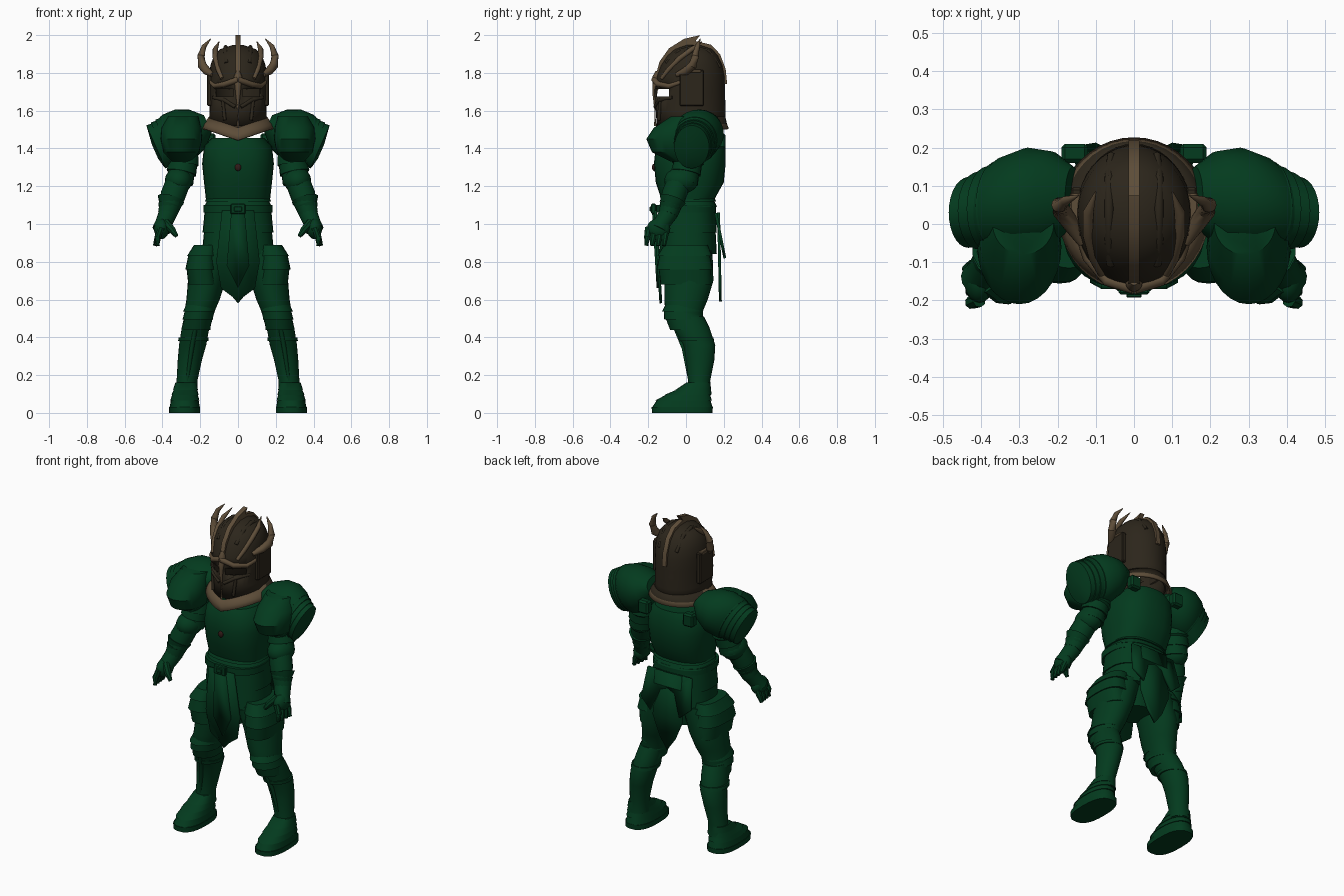
import bpy, bmesh, math
from mathutils import Vector, Matrix

if "Cube" in bpy.data.objects:
    bpy.data.objects.remove(bpy.data.objects["Cube"])


def material(name, colour):
    mat = bpy.data.materials.new(name)
    mat.use_nodes = True
    mat.diffuse_color = (*colour, 1)
    mat.node_tree.nodes["Principled BSDF"].inputs["Base Color"].default_value = (*colour, 1)
    return mat


GREEN = material("dark green plate", (.001, .043, .013))
OLIVE = material("dark olive steel", (.025, .019, .011))
BRONZE = material("dull bronze", (.11, .074, .04))
GEM = material("dark red stud", (.03, .01, .008))


def finish(name, bm, mat, mirror=False, thick=0, sharp=35):
    """Turn a bmesh into a shaded object, optionally mirrored and thickened."""
    bmesh.ops.recalc_face_normals(bm, faces=bm.faces)
    mesh = bpy.data.meshes.new(name)
    bm.to_mesh(mesh)
    bm.free()
    mesh.materials.append(mat)
    obj = bpy.data.objects.new(name, mesh)
    bpy.context.collection.objects.link(obj)
    for other in bpy.context.selected_objects:
        other.select_set(False)
    obj.select_set(True)
    bpy.context.view_layer.objects.active = obj
    bpy.ops.object.shade_smooth_by_angle(angle=math.radians(sharp))
    if thick:
        obj.modifiers.new("thickness", "SOLIDIFY").thickness = thick
    if mirror:
        obj.modifiers.new("mirror", "MIRROR")
    return obj


def skin(rings, cap=True):
    """Bridge equal-length rings of points with quads."""
    bm = bmesh.new()
    loops = [[bm.verts.new(p) for p in ring] for ring in rings]
    for low, high in zip(loops, loops[1:]):
        for i in range(len(low)):
            j = (i + 1) % len(low)
            bm.faces.new((low[i], low[j], high[j], high[i]))
    if cap:
        bm.faces.new(loops[0])
        bm.faces.new(loops[-1])
    return bm


def ridged(rows, count, depth=.06):
    """Resample rows into overlapping plates with a flared lower edge."""
    out = []
    for k in range(count):
        for t, scale in ((k, 1 - depth), (k + 1, 1 + depth)):
            f = t / count * (len(rows) - 1)
            i = min(int(f), len(rows) - 2)
            row = [a + (b - a) * (f - i) for a, b in zip(rows[i], rows[i + 1])]
            out.append(row[:3] + [r * scale for r in row[3:]])
    return out


def loft_mesh(rows, power=2, sides=28, cap=True):
    """Rows are centre x, centre y, height, half width, half depth."""
    def curve(v):
        return math.copysign(abs(v) ** (2 / power), v)
    turns = [math.tau * i / sides for i in range(sides)]
    return skin([[Vector((x + rx * curve(math.cos(a)), y + ry * curve(math.sin(a)), z))
                  for a in turns] for x, y, z, rx, ry in rows], cap)


def loft(name, rows, mat=GREEN, mirror=False, power=2, place=None):
    bm = loft_mesh(rows, power)
    if place:
        bm.transform(place)
    return finish(name, bm, mat, mirror)


def tube(name, rows, mat=GREEN, mirror=True, sides=14):
    """Rows are x, y, z and radius along a bent path."""
    points = [Vector(r[:3]) for r in rows]
    rings = []
    for i, (p, row) in enumerate(zip(points, rows)):
        way = points[min(i + 1, len(points) - 1)] - points[max(i - 1, 0)]
        turn = way.to_track_quat("Z", "Y")
        rings.append([p + turn @ Vector((math.cos(a), math.sin(a), 0)) * row[3]
                      for a in (math.tau * k / sides for k in range(sides))])
    return finish(name, skin(rings), mat, mirror)


def plate(name, half, front, slope, thick=.015):
    """Symmetric hanging plate from a half outline of x, z points."""
    outline = half + [(-x, z) for x, z in reversed(half) if x]
    top = half[0][1]
    bm = bmesh.new()
    bm.faces.new([bm.verts.new((x, front + (top - z) * slope, z)) for x, z in outline])
    return finish(name, bm, GREEN, thick=thick)


def ball(name, centre, size, mat=GREEN, mirror=False):
    bm = bmesh.new()
    bmesh.ops.create_uvsphere(bm, u_segments=20, v_segments=12, radius=1,
                              matrix=Matrix.LocRotScale(centre, None, size))
    return finish(name, bm, mat, mirror)


def box(name, centre, size, mat=GREEN, mirror=False):
    bm = bmesh.new()
    bmesh.ops.create_cube(bm, size=1, matrix=Matrix.LocRotScale(centre, None, size))
    bmesh.ops.bevel(bm, geom=bm.edges[:], offset=min(size) * .2, segments=1, affect="EDGES")
    return finish(name, bm, mat, mirror)


# Torso: breastplate, waist flare, belt and stud
loft("breastplate", [(0, .01, 1.13, .17, .14), (0, .02, 1.22, .18, .18), (0, .02, 1.32, .19, .19),
                     (0, .025, 1.41, .18, .185), (0, .03, 1.455, .14, .16)], power=2.5)
loft("waist_plates", ridged([(0, .01, 1.15, .165, .14), (0, .01, 1.09, .175, .15)], 2, .03), power=2.5)
loft("belt", [(0, 0, 1.06, .182, .16), (0, 0, 1.1, .182, .16)], power=2.5)
box("belt_buckle", (0, -.172, 1.08), (.08, .025, .055))
box("buckle_bar", (0, -.186, 1.08), (.04, .012, .025))
ball("chest_stud", (0, -.17, 1.3), (.017, .01, .019), GEM)
box("back_strap", (.155, .185, 1.44), (.07, .05, .08), mirror=True)

# Skirt and hanging cloth plates
loft("skirt", ridged([(0, .01, 1.07, .18, .15), (0, .01, .84, .188, .15)], 2, .02), power=2.5)
loft("pelvis", [(0, .01, .86, .17, .12), (0, .01, .72, .1, .1)])
plate("front_tabard", [(.085, 1.07), (.115, .8), (.09, .66), (.03, .615), (0, .58)], -.17, .06)
plate("front_tabard_trim", [(.035, 1.07), (.06, .78), (0, .66)], -.18, .06)
plate("back_tail", [(.09, 1.06), (.1, .78), (.05, .66), (0, .59)], .165, .02)
plate("back_flap", [(.15, 1.06), (.17, .88), (.1, .82), (.05, .95), (0, .97)], .165, .2)

# Hip guards and legs
loft("hip_guard", ridged([(.17, 0, .89, .065, .12), (.2, -.01, .8, .083, .15),
                          (.185, 0, .68, .075, .13)], 3, .04), mirror=True, power=2.6)
loft("thigh", [(.12, .01, .86, .11, .13), (.165, .015, .7, .1, .13), (.185, 0, .6, .088, .115),
               (.203, -.01, .54, .08, .1), (.215, 0, .46, .07, .09)], mirror=True)
loft("knee_guard", ridged([(.2, -.015, .57, .08, .1), (.21, -.02, .52, .08, .105),
                           (.22, .01, .44, .07, .09)], 3, .05), mirror=True)
loft("greave", [(.215, .01, .51, .07, .085), (.225, .03, .45, .073, .095), (.24, .07, .36, .072, .085),
                (.255, .075, .28, .064, .075), (.27, .07, .17, .055, .058), (.275, .07, .1, .062, .065)],
     mirror=True)
loft("greave_collar", [(.235, .052, .4, .08, .093), (.237, .057, .38, .08, .093)], mirror=True)
tube("shin_ridge", [(.225, -.055, .45, .012), (.245, -.01, .34, .012), (.27, .02, .17, .008)])
loft("sabaton", ridged([(.275, .065, .16, .058, .065), (.279, .03, .11, .066, .1), (.282, -.01, .08, .074, .142),
                        (.282, -.02, .025, .079, .158)], 4, .025), mirror=True, power=2.4)
loft("sole", [(.282, -.02, 0, .082, .16), (.282, -.02, .03, .082, .162)], mirror=True, power=2.6)

# Arms and gauntlets
tube("upper_arm", ridged([(.27, .02, 1.46, .07), (.29, .01, 1.32, .08), (.31, -.01, 1.22, .07)], 4))
ball("elbow_guard", (.315, -.025, 1.23), (.072, .09, .07), mirror=True)
tube("forearm", [(.31, -.03, 1.24, .065), (.345, -.065, 1.15, .066), (.375, -.095, 1.05, .05)])
tube("gauntlet_cuff", ridged([(.375, -.095, 1.06, .045), (.355, -.07, 1.13, .068)], 2))
tube("wrist", [(.37, -.09, 1.06, .05), (.395, -.13, 1.0, .045), (.405, -.145, .97, .05)])
ball("palm", (.405, -.145, .975), (.04, .062, .055), mirror=True)
for k, label in enumerate(("index", "middle", "ring", "little")):
    y = -.2 + k * .031
    tube(label + "_finger", [(.405, y, .98, .018), (.425, y - .005, .93, .018),
                             (.425 + k * .005, y - .01, .885, .011)], sides=8)
tube("thumb", [(.385, -.16, 1.01, .022), (.35, -.19, .97, .02), (.325, -.2, .935, .011)], sides=8)

# Shoulder shells tilted outward, with overlapping ribs closing the outer side
tilt = Matrix.Translation((.16, .06, 1.53)) @ Matrix.Rotation(math.radians(114), 4, "Y")
loft("shoulder_shell", [(0, .01, 0, .05, .08), (0, .01, .06, .11, .12), (0, .005, .13, .14, .135),
                        (0, -.01, .2, .142, .125), (0, -.02, .23, .13, .11)], mirror=True, place=tilt)
loft("shoulder_ribs", ridged([(0, -.01, .19, .138, .125), (0, -.03, .3, .122, .09)], 4, .025)
     + [(.01, -.03, .305, .1, .07), (.02, -.03, .315, .04, .03)], mirror=True, place=tilt)
lobe = [(.3, -.02, 1.33, .05, .06), (.3, -.05, 1.38, .095, .13), (.3, -.06, 1.45, .11, .15),
        (.3, -.04, 1.51, .105, .13), (.29, 0, 1.57, .08, .08)]
loft("front_shoulder_lobe", lobe, mirror=True)

# Helmet shell with open eye slits
shell = loft_mesh([(0, .025, 1.52, .155, .18), (0, .025, 1.6, .15, .185), (0, .02, 1.675, .152, .187),
                   (0, .02, 1.715, .153, .187), (0, .025, 1.78, .152, .18), (0, .03, 1.84, .146, .163),
                   (0, .035, 1.89, .128, .135), (0, .04, 1.925, .095, .1), (0, .04, 1.947, .03, .04)],
                  sides=40, cap=False)
bmesh.ops.holes_fill(shell, edges=[e for e in shell.edges if e.is_boundary and e.verts[0].co.z > 1.9])
slits = [f for f in shell.faces if 1.68 < f.calc_center_median().z < 1.71
         and f.calc_center_median().y < -.08 and abs(f.calc_center_median().x) > .025]
bmesh.ops.delete(shell, geom=slits, context="FACES")
finish("helmet_shell", shell, OLIVE, thick=.01)

# Neck guard dips to a point in front; its rear is steel above a bronze rim
collar = loft_mesh([(0, .025, 1.57, .152, .183), (0, .025, 1.53, .183, .192), (0, .025, 1.505, .197, .202)],
                   sides=40, cap=False)
for face in collar.faces:
    middle = face.calc_center_median()
    face.material_index = int(middle.y > .04 and middle.z > 1.53)
for v in collar.verts:
    if v.co.y < .02:
        v.co.z -= .06 * max(0, 1 - abs(v.co.x) / .18)
finish("neck_guard", collar, BRONZE, thick=.012).data.materials.append(OLIVE)

# Helmet trim: brow, nose ridge, cheeks, ears and dome ribs
tube("brow_band", [(0, -.168, 1.765, .016), (.07, -.148, 1.74, .015), (.122, -.088, 1.73, .013),
                   (.152, 0, 1.76, .011)], BRONZE)
tube("nose_ridge", [(0, -.15, 1.81, .01), (0, -.155, 1.78, .022), (0, -.165, 1.7, .014),
                    (0, -.163, 1.52, .007)], BRONZE, False)
tube("cheek_ridge", [(.015, -.163, 1.62, .01), (.07, -.143, 1.655, .011), (.13, -.07, 1.67, .009)], OLIVE)
tube("jaw_ridge", [(.08, -.137, 1.65, .009), (.07, -.145, 1.55, .009)], OLIVE)
box("ear_plate", (.15, .03, 1.72), (.03, .13, .19), OLIVE, True)
box("ear_trim", (.152, .03, 1.81), (.03, .1, .018), BRONZE, True)
tube("dome_rib", [(.06, -.105, 1.85, .012), (.065, -.04, 1.912, .012), (.065, .04, 1.935, .012),
                  (.065, .12, 1.912, .012), (.06, .18, 1.83, .01)], OLIVE)

# Swept-back crest blade
profile = [(-.165, 1.77), (-.14, 1.86), (-.09, 1.93), (-.01, 1.98), (.075, 2), (.05, 1.968),
           (.13, 1.95), (.18, 1.9), (.21, 1.82), (.218, 1.74), (.19, 1.74), (.1, 1.87), (-.05, 1.87)]
crest = skin([[(x, y, z) for y, z in profile] for x in (-.014, .014)])
finish("helmet_crest", crest, BRONZE)

# Crown horns curl outward and back in
tube("outer_horn", [(.135, -.05, 1.79, .012), (.165, .0, 1.81, .022), (.19, .035, 1.84, .024),
                    (.196, .05, 1.89, .02), (.18, .06, 1.94, .013), (.145, .075, 1.98, .002)], BRONZE)
tube("inner_horn", [(.085, -.13, 1.77, .01), (.105, -.09, 1.82, .013), (.12, -.03, 1.88, .014),
                    (.12, .03, 1.925, .014), (.1, .085, 1.965, .002)], BRONZE)
